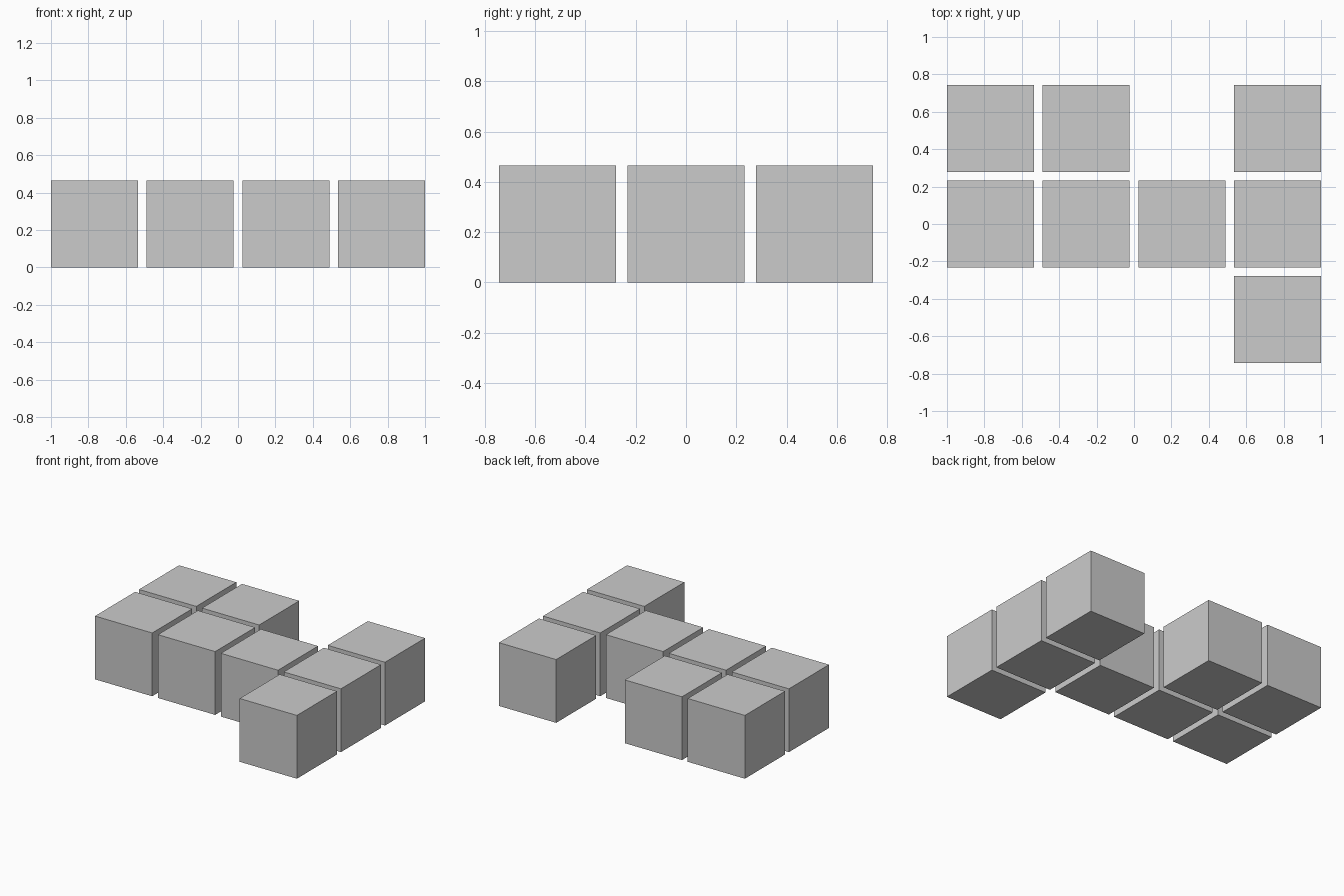
import bpy

if "Cube" in bpy.data.objects:
    bpy.data.objects.remove(bpy.data.objects["Cube"])

# Grid of separate cubes: the gap is a tenth of the cube size
SIZE = 2 / 4.3
PITCH = SIZE * 1.1

# Layout seen from the top, back row first
LAYOUT = ["##.#",
          "####",
          "...#"]
ROW_NAMES = ["back", "middle", "front"]


def add_block(name, x, y):
    bpy.ops.mesh.primitive_cube_add(size=SIZE, location=(x, y, SIZE / 2))
    bpy.context.object.name = name


# One cube for every filled cell
for row, cells in enumerate(LAYOUT):
    for col, cell in enumerate(cells):
        if cell == "#":
            add_block(f"{ROW_NAMES[row]}_block_{col + 1}",
                      (col - 1.5) * PITCH, (1 - row) * PITCH)
